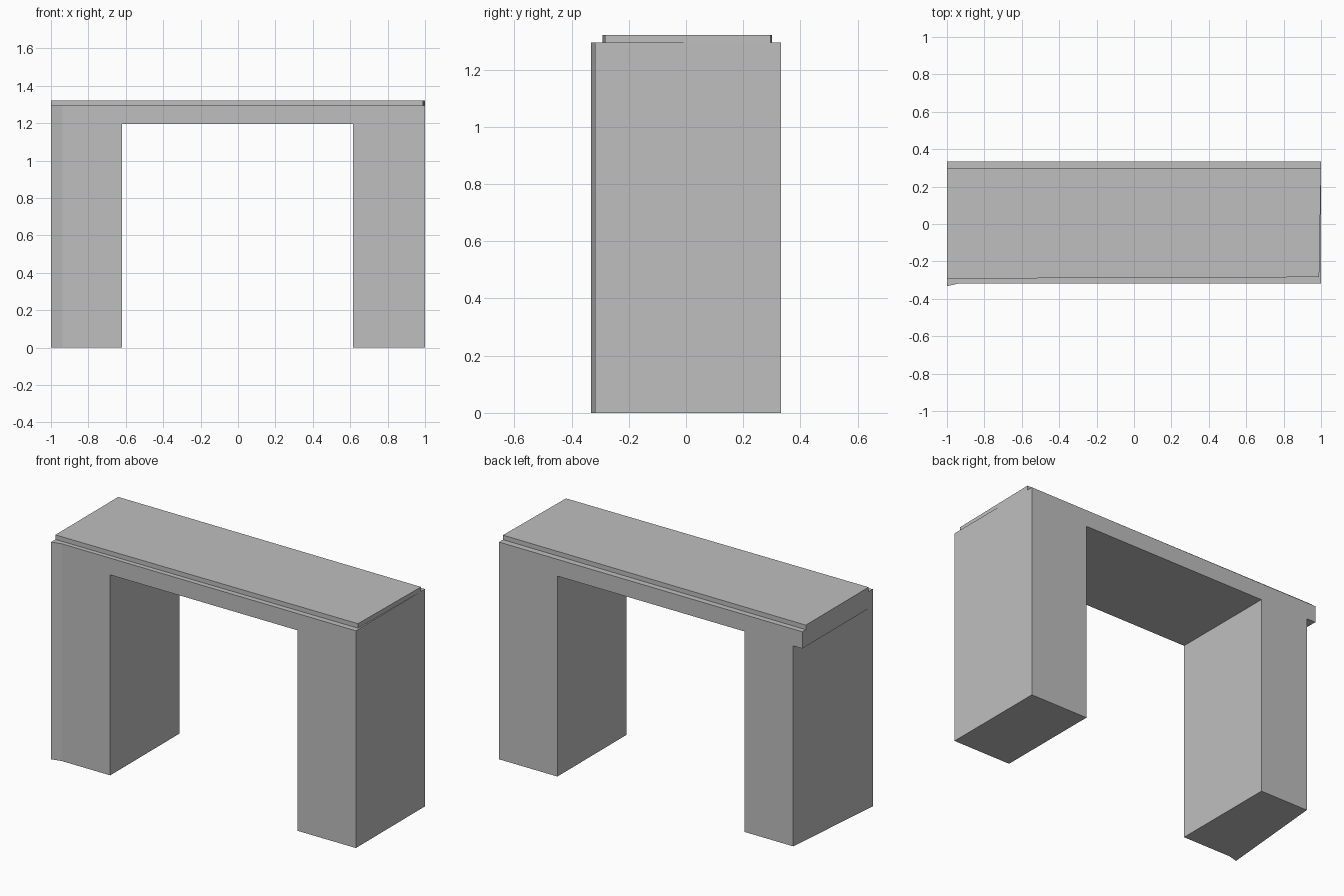
import bpy
import bmesh

# Remove the default cube only
cube = bpy.data.objects.get("Cube")
if cube:
    bpy.data.objects.remove(cube, do_unlink=True)

# Single flat stone colour
stone = bpy.data.materials.new("stone_grey")
stone.use_nodes = True
GREY = (0.52, 0.52, 0.52, 1.0)
stone.diffuse_color = GREY
stone.node_tree.nodes["Principled BSDF"].inputs["Base Color"].default_value = GREY


def prism(name, outline, bottom, top):
    """Extrude a plan outline upward from bottom to top."""
    bm = bmesh.new()
    base = bm.faces.new([bm.verts.new((x, y, bottom)) for x, y in outline])
    lid = bmesh.ops.extrude_face_region(bm, geom=[base])
    verts = [v for v in lid["geom"] if isinstance(v, bmesh.types.BMVert)]
    bmesh.ops.translate(bm, vec=(0, 0, top - bottom), verts=verts)
    bmesh.ops.recalc_face_normals(bm, faces=bm.faces)
    mesh = bpy.data.meshes.new(name)
    bm.to_mesh(mesh)
    bm.free()
    mesh.materials.append(stone)
    obj = bpy.data.objects.new(name, mesh)
    bpy.context.collection.objects.link(obj)
    return obj


def cut(body, cutter):
    """Subtract a hidden cutter from the body."""
    mod = body.modifiers.new(cutter.name, "BOOLEAN")
    mod.operation = "DIFFERENCE"
    mod.solver = "EXACT"
    mod.object = cutter
    cutter.hide_render = True
    cutter.hide_viewport = True
    cutter.display_type = "WIRE"


FRONT, BACK = -0.318, 0.333
UNDERSIDE, LEDGE, TOP = 1.195, 1.295, 1.322

# Legs and beam as one block, with a flared corner at the front right
frame = prism("frame", [(-1, -BACK), (-0.938, FRONT), (1, FRONT),
                        (1, BACK), (-1, BACK)], 0, LEDGE)

# Opening between the legs
cut(frame, prism("opening_cutter", [(-0.62, -1), (0.615, -1),
                                    (0.615, 1), (-0.62, 1)], -1, UNDERSIDE))

# Skewed outer face of the right leg, leaving the beam overhanging
cut(frame, prism("leg_taper_cutter", [(-1, -BACK), (-0.94, BACK),
                                      (-0.91, 2 * BACK), (-1.2, 2 * BACK),
                                      (-1.2, -BACK)], -1, UNDERSIDE))

# Raised top slab, very slightly out of square
prism("top_slab", [(-1, -0.292), (0.99, -0.284), (1, 0.296), (-1, 0.3)],
      LEDGE, TOP)
